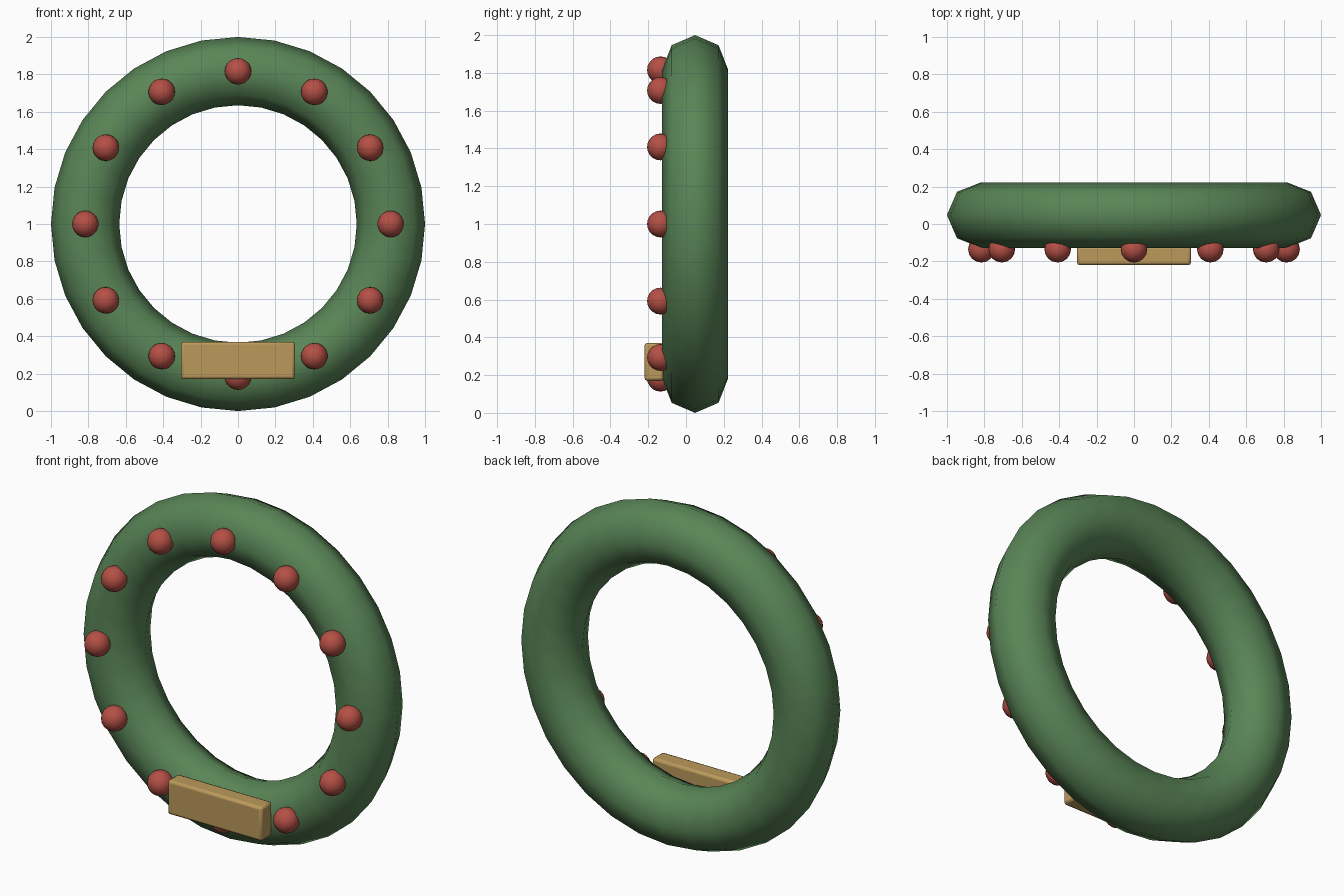
import bpy, math

if "Cube" in bpy.data.objects:
    bpy.data.objects.remove(bpy.data.objects["Cube"])

RING_Y, RING_R, TUBE_R = 0.048, 0.8175, 0.1825


def material(name, color):
    m = bpy.data.materials.new(name)
    m.diffuse_color = (*color, 1.0)
    m.use_nodes = True
    m.node_tree.nodes["Principled BSDF"].inputs["Base Color"].default_value = m.diffuse_color
    return m


def finish(name, mat, smooth=True):
    ob = bpy.context.object
    ob.name = name
    ob.data.materials.append(mat)
    if smooth:
        bpy.ops.object.shade_smooth()
    return ob


green = material("leaf green", (0.10, 0.235, 0.095))
red = material("berry red", (0.46, 0.08, 0.06))
gold = material("gold ribbon", (0.50, 0.32, 0.105))

# Ring: standing torus, slightly flattened in depth
bpy.ops.mesh.primitive_torus_add(
    major_segments=32, minor_segments=8,
    major_radius=RING_R, minor_radius=TUBE_R,
    location=(0, RING_Y, 1), rotation=(math.pi / 2, 0, 0))
finish("wreath_ring", green).scale = (1, 1, 0.96)

# Berries: twelve balls set into the front of the ring
for i in range(12):
    a = math.radians(30 * i)
    bpy.ops.mesh.primitive_uv_sphere_add(
        segments=16, ring_count=10, radius=0.071,
        location=(0.816 * math.sin(a), -0.135, 1 + 0.816 * math.cos(a)))
    finish(f"berry_{i + 1}", red)

# Bow: softened bar across the lower front
bpy.ops.mesh.primitive_cube_add(size=1, location=(0, -0.169, 0.27))
bow = finish("bow_bar", gold, smooth=False)
bow.scale = (0.61, 0.102, 0.2)
bpy.ops.object.transform_apply(location=False, rotation=False, scale=True)
bevel = bow.modifiers.new("soft_edges", "BEVEL")
bevel.width = 0.015
bevel.segments = 2
bpy.ops.object.shade_smooth_by_angle(angle=math.radians(30))
